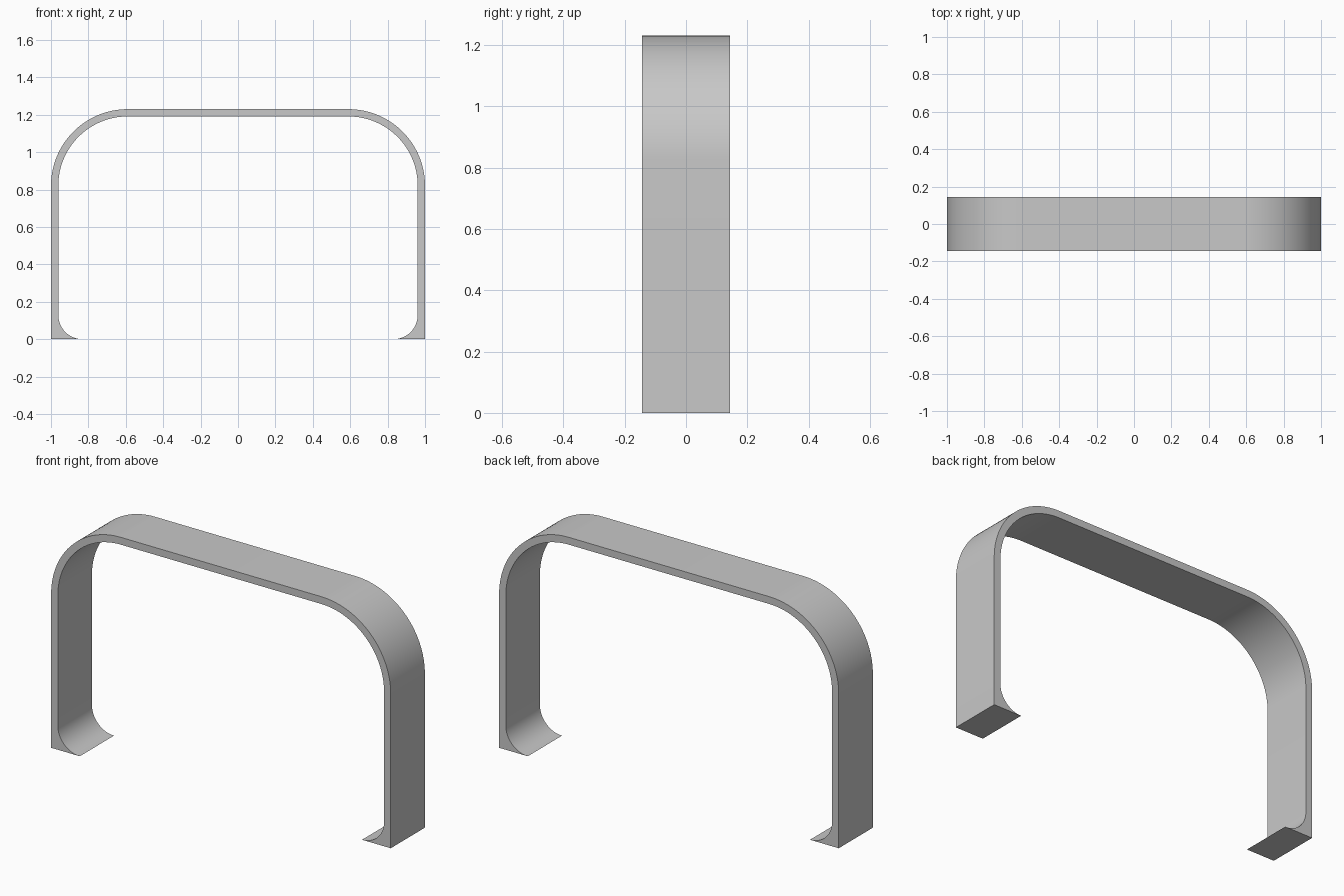
import bpy
import bmesh
from math import cos, sin, pi

cube = bpy.data.objects.get("Cube")
if cube:
    bpy.data.objects.remove(cube, do_unlink=True)

HEIGHT, DEPTH, WALL = 1.23, 0.287, 0.039
BEND = 0.41      # outer corner radius
FILLET = 0.13    # foot fillet radius


def arc(cx, cz, radius, start, end, steps):
    angles = [start + (end - start) * i / steps for i in range(steps + 1)]
    return [(cx + radius * cos(a), cz + radius * sin(a)) for a in angles]


# Right half outline: outer wall and bend, then inner bend and foot fillet
bend_x, bend_z = 1 - BEND, HEIGHT - BEND
outer = [(1, 0)] + arc(bend_x, bend_z, BEND, 0, pi / 2, 32)
inner = arc(bend_x, bend_z, BEND - WALL, pi / 2, 0, 32)
inner += arc(1 - WALL - FILLET, FILLET, FILLET, 0, -pi / 2, 16)


def mirrored(points):
    return [(-x, z) for x, z in reversed(points)]


outline = outer + mirrored(outer) + mirrored(inner) + inner

# Arch: the outline extruded through its depth
bm = bmesh.new()
front = bm.faces.new([bm.verts.new((x, -DEPTH / 2, z)) for x, z in outline])
result = bmesh.ops.extrude_face_region(bm, geom=[front], use_keep_orig=True)
new_verts = [g for g in result["geom"] if isinstance(g, bmesh.types.BMVert)]
bmesh.ops.translate(bm, verts=new_verts, vec=(0, DEPTH, 0))
bmesh.ops.recalc_face_normals(bm, faces=bm.faces)
mesh = bpy.data.meshes.new("arch_frame")
bm.to_mesh(mesh)
bm.free()
arch = bpy.data.objects.new("arch_frame", mesh)
bpy.context.collection.objects.link(arch)

# Single grey finish
grey = bpy.data.materials.new("light_grey")
grey.use_nodes = True
colour = (0.58, 0.58, 0.58, 1)
grey.diffuse_color = colour
grey.node_tree.nodes["Principled BSDF"].inputs["Base Color"].default_value = colour
mesh.materials.append(grey)

# Smooth bends with sharp rims
bpy.ops.object.select_all(action="DESELECT")
arch.select_set(True)
bpy.context.view_layer.objects.active = arch
bpy.ops.object.shade_smooth_by_angle(angle=pi / 6)
